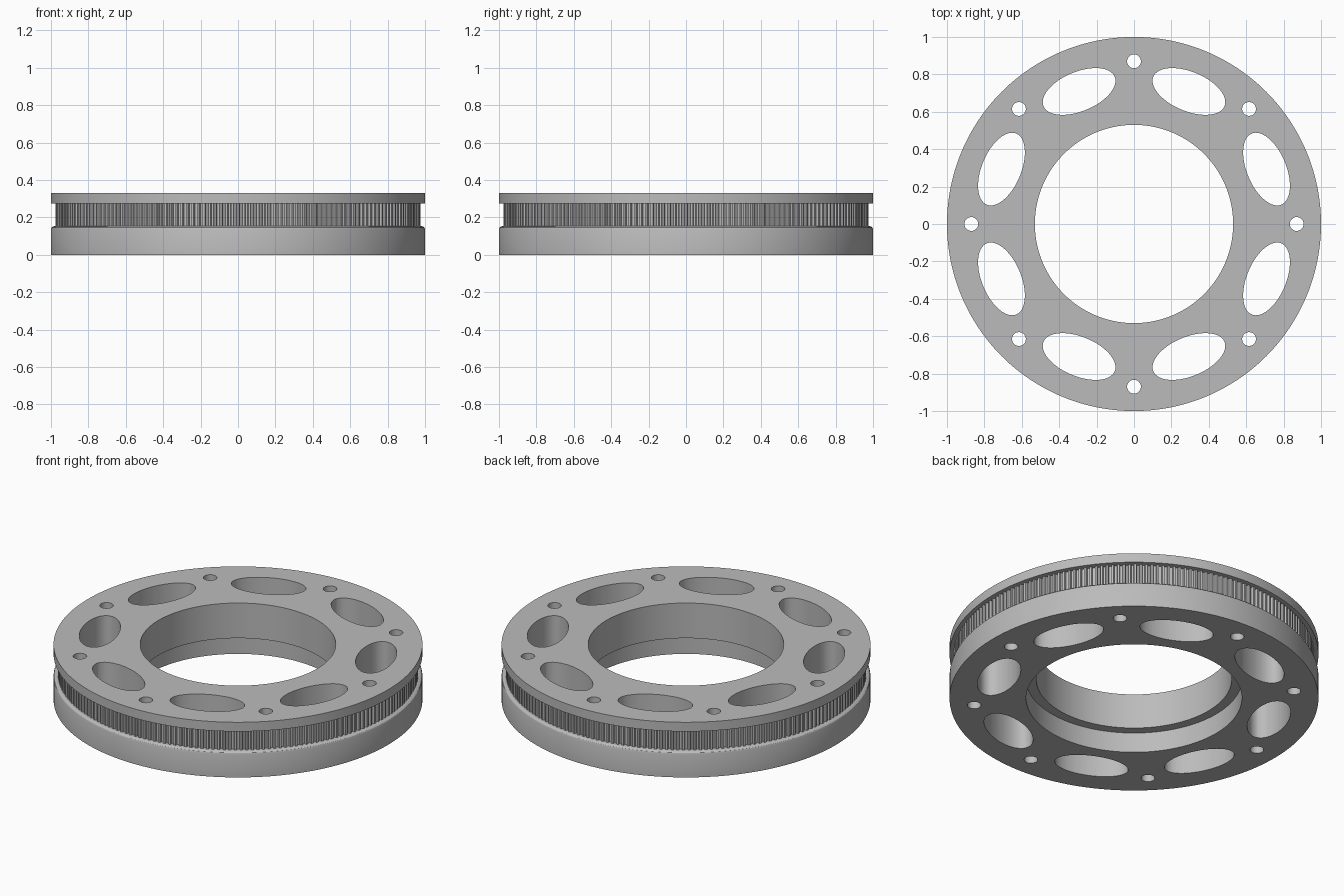
import bpy, bmesh, math
from mathutils import Matrix, Vector

cube = bpy.data.objects.get("Cube")
if cube:
    bpy.data.objects.remove(cube, do_unlink=True)

SEGMENTS = 192
TEETH = 200
ROOT, TIP = 0.963, 0.977
BODY_TOP, FLANGE_BOTTOM, TOP = 0.153, 0.275, 0.33

grey = bpy.data.materials.new("plain grey")
grey.use_nodes = True
colour = (0.5, 0.5, 0.5, 1)
grey.diffuse_color = colour
grey.node_tree.nodes["Principled BSDF"].inputs["Base Color"].default_value = colour


def make_object(name, bm):
    bmesh.ops.recalc_face_normals(bm, faces=bm.faces[:])
    mesh = bpy.data.meshes.new(name)
    bm.to_mesh(mesh)
    bm.free()
    mesh.materials.append(grey)
    obj = bpy.data.objects.new(name, mesh)
    bpy.context.collection.objects.link(obj)
    return obj


def lathe(name, profile):
    """Revolve a closed (radius, height) outline around z."""
    bm = bmesh.new()
    rings = []
    for i in range(SEGMENTS):
        a = math.tau * i / SEGMENTS
        rings.append([bm.verts.new((r * math.cos(a), r * math.sin(a), z)) for r, z in profile])
    n = len(profile)
    for i, ring in enumerate(rings):
        nxt = rings[(i + 1) % SEGMENTS]
        for j in range(n):
            k = (j + 1) % n
            bm.faces.new((ring[j], nxt[j], nxt[k], ring[k]))
    return make_object(name, bm)


def add_hole(bm, angle, radius, half_radial, half_tangent, sides):
    """Vertical elliptical cutter, long axis along the tangent."""
    place = (Matrix.Rotation(angle, 4, 'Z') @ Matrix.Translation((radius, 0, TOP / 2))
             @ Matrix.Diagonal((half_radial, half_tangent, 1, 1)))
    bmesh.ops.create_cone(bm, cap_ends=True, segments=sides, radius1=1, radius2=1,
                          depth=1, matrix=place)


# Ring: counterbored base, rounded shoulder, belt groove and top flange
body = lathe("pulley_ring", [
    (0.585, 0), (1, 0), (1, 0.136), (0.997, 0.145), (0.99, 0.151), (0.98, BODY_TOP),
    (ROOT, BODY_TOP), (ROOT, FLANGE_BOTTOM), (1, FLANGE_BOTTOM), (1, TOP),
    (0.53, TOP), (0.53, 0.12), (0.585, 0.12)])

# Lightening slots and bolt holes
bm = bmesh.new()
for i in range(8):
    step = math.tau / 8
    add_hole(bm, i * step, 0.87, 0.037, 0.037, 32)
    add_hole(bm, (i + 0.5) * step, 0.767, 0.105, 0.206, 64)
cutter = make_object("hole_cutter", bm)
cutter.hide_render = True
cutter.hide_viewport = True
cut = body.modifiers.new("holes", 'BOOLEAN')
cut.object = cutter
cut.operation = 'DIFFERENCE'
cut.solver = 'EXACT'

# Bake the holes so the shading can follow the new edges
depsgraph = bpy.context.evaluated_depsgraph_get()
baked = bpy.data.meshes.new_from_object(body.evaluated_get(depsgraph))
body.modifiers.clear()
body.data = baked
bpy.data.objects.remove(cutter, do_unlink=True)

# Belt teeth: tapered ribs standing in the groove
bm = bmesh.new()
pitch = math.tau / TEETH
outline = [(ROOT - 0.008, -0.31), (ROOT, -0.31), (TIP - 0.003, -0.23), (TIP, -0.18)]
outline += [(r, -a) for r, a in reversed(outline)]
for i in range(TEETH):
    low, high = [], []
    for r, a in outline:
        t = (i + a) * pitch
        p = Vector((r * math.cos(t), r * math.sin(t), 0))
        low.append(bm.verts.new(p + Vector((0, 0, BODY_TOP - 0.002))))
        high.append(bm.verts.new(p + Vector((0, 0, FLANGE_BOTTOM + 0.002))))
    bm.faces.new(low)
    bm.faces.new(high)
    for j in range(len(outline)):
        k = (j + 1) % len(outline)
        bm.faces.new((low[j], low[k], high[k], high[j]))
teeth = make_object("belt_teeth", bm)

# Smooth the curved walls, keep the rims crisp
bpy.ops.object.select_all(action='DESELECT')
body.select_set(True)
bpy.context.view_layer.objects.active = body
bpy.ops.object.shade_smooth_by_angle(angle=math.radians(30))
